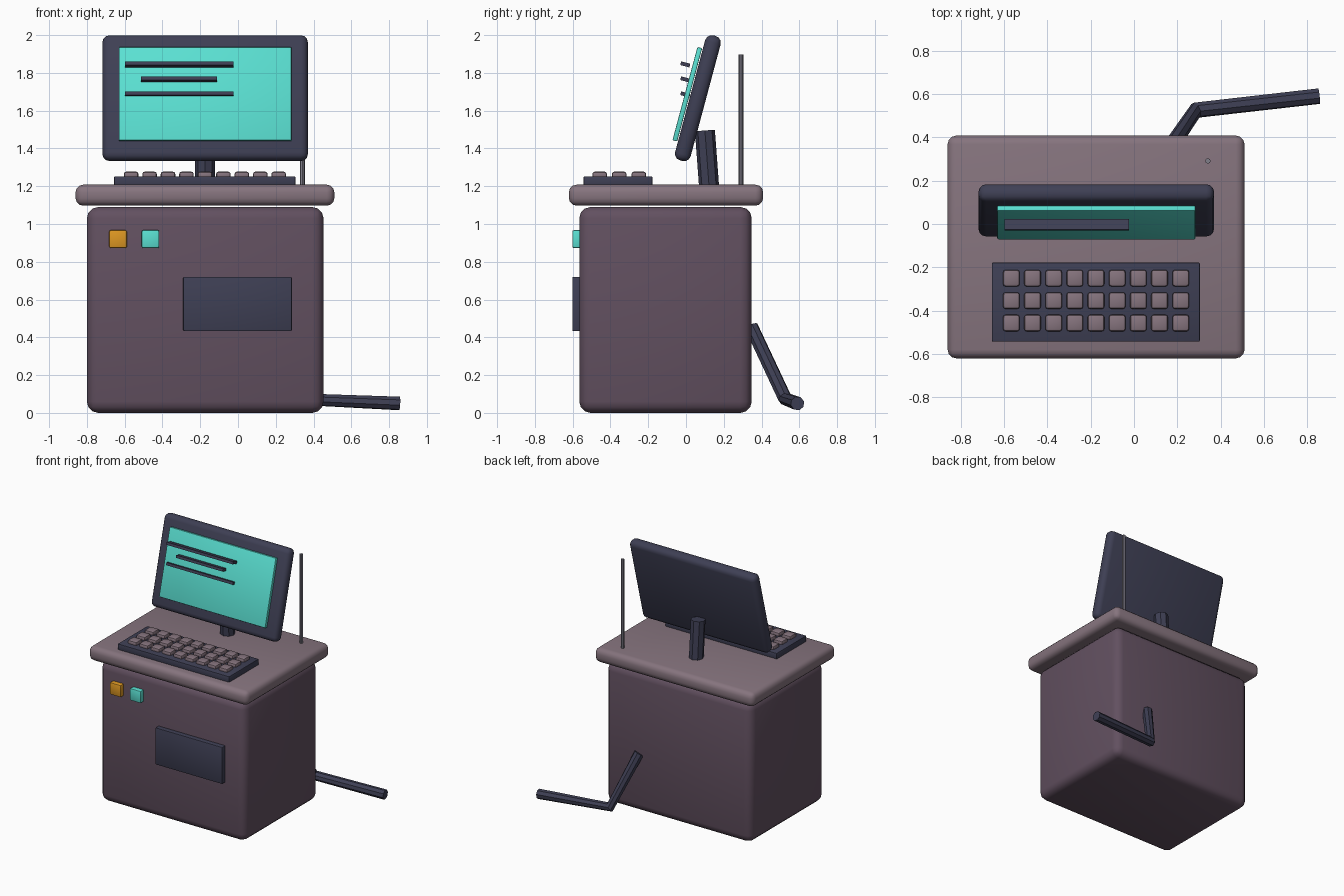
import bpy, bmesh, math
from mathutils import Matrix, Vector

default = bpy.data.objects.get("Cube")
if default:
    bpy.data.objects.remove(default, do_unlink=True)


def srgb(r, g, b):
    return [(c / 255 / 12.92 if c < 11 else ((c / 255 + 0.055) / 1.055) ** 2.4) for c in (r, g, b)] + [1]


def material(name, *rgb):
    m = bpy.data.materials.new(name)
    m.use_nodes = True
    m.diffuse_color = srgb(*rgb)
    node = next(n for n in m.node_tree.nodes if n.type == 'BSDF_PRINCIPLED')
    node.inputs["Base Color"].default_value = srgb(*rgb)
    return m


PLUM = material("plum cabinet", 98, 80, 96)
MAUVE = material("mauve worktop", 134, 116, 126)
NAVY = material("dark slate", 62, 63, 84)
CYAN = material("cyan glow", 90, 224, 210)
AMBER = material("amber", 222, 152, 34)
STEEL = material("steel grey", 128, 126, 138)


def finish(bm, name, mat, smooth=True):
    mesh = bpy.data.meshes.new(name)
    bm.to_mesh(mesh)
    bm.free()
    ob = bpy.data.objects.new(name, mesh)
    bpy.context.collection.objects.link(ob)
    mesh.materials.append(mat)
    if smooth:
        bpy.ops.object.select_all(action='DESELECT')
        ob.select_set(True)
        bpy.context.view_layer.objects.active = ob
        bpy.ops.object.shade_smooth_by_angle(angle=math.radians(40))
    return ob


def add_box(bm, size, place, bevel, segments):
    """Rounded box added to bm, moved by the matrix place."""
    part = bmesh.new()
    bmesh.ops.create_cube(part, size=1)
    bmesh.ops.scale(part, vec=size, verts=part.verts)
    if bevel:
        bmesh.ops.bevel(part, geom=part.edges[:], offset=bevel, segments=segments,
                        profile=0.5, affect='EDGES', clamp_overlap=True)
    part.transform(place)
    temp = bpy.data.meshes.new("temp")
    part.to_mesh(temp)
    part.free()
    bm.from_mesh(temp)
    bpy.data.meshes.remove(temp)


def box(name, lo, hi, mat, bevel=0.0, segments=3):
    lo, hi = Vector(lo), Vector(hi)
    bm = bmesh.new()
    add_box(bm, hi - lo, Matrix.Translation((lo + hi) / 2), bevel, segments)
    return finish(bm, name, mat)


def tilted(name, size, centre, mat, bevel=0.0, segments=3):
    bm = bmesh.new()
    place = Matrix.Translation(centre) @ Matrix.Rotation(math.radians(-15), 4, 'X')
    add_box(bm, size, place, bevel, segments)
    return finish(bm, name, mat)


def rod(name, a, b, radius, sides, mat, smooth=False):
    a, b = Vector(a), Vector(b)
    bm = bmesh.new()
    turn = (b - a).to_track_quat('Z', 'Y').to_matrix().to_4x4()
    bmesh.ops.create_cone(bm, cap_ends=True, segments=sides, radius1=radius, radius2=radius,
                          depth=(b - a).length, matrix=Matrix.Translation((a + b) / 2) @ turn)
    return finish(bm, name, mat, smooth)


# Cabinet and worktop
box("cabinet", (-0.80, -0.565, 0.0), (0.453, 0.348, 1.09), PLUM, 0.06)
box("worktop", (-0.86, -0.62, 1.097), (0.51, 0.408, 1.208), MAUVE, 0.04)

# Cabinet front fittings
box("front_panel", (-0.29, -0.602, 0.433), (0.285, -0.55, 0.72), NAVY, 0.006, 2)
box("amber_button", (-0.682, -0.602, 0.873), (-0.588, -0.55, 0.967), AMBER, 0.008, 2)
box("cyan_button", (-0.51, -0.602, 0.873), (-0.417, -0.55, 0.967), CYAN, 0.008, 2)

# Keyboard with three rows of nine keys
box("keyboard_base", (-0.656, -0.543, 1.20), (0.304, -0.178, 1.252), NAVY, 0.006, 2)
keys = bmesh.new()
for row in range(3):
    for col in range(9):
        spot = Matrix.Translation((-0.566 + 0.0977 * col, -0.457 + 0.1035 * row, 1.258))
        add_box(keys, (0.077, 0.077, 0.038), spot, 0.012, 2)
finish(keys, "keys", MAUVE)

# Tilted monitor, screen and the bars on it
tilted("monitor_case", (1.087, 0.085, 0.685), (-0.174, 0.063, 1.666), NAVY, 0.036)
tilted("screen", (0.914, 0.026, 0.511), (-0.174, 0.007, 1.687), CYAN, 0.005, 2)
for i, (left, right) in enumerate([(-0.598, -0.024), (-0.514, -0.112), (-0.598, -0.024)]):
    tilted(f"screen_bar_{i + 1}", (right - left, 0.05, 0.02),
           ((left + right) / 2, -0.004, 1.845 - 0.0795 * i), NAVY)

# Monitor stand and antenna
rod("monitor_stand", (-0.174, 0.122, 1.20), (-0.174, 0.1, 1.495), 0.053, 8, NAVY)
rod("antenna", (0.341, 0.291, 1.19), (0.341, 0.291, 1.898), 0.0125, 8, STEEL)

# Bent cable leaving the back of the cabinet
curve = bpy.data.curves.new("cable", 'CURVE')
curve.dimensions = '3D'
curve.bevel_depth = 0.037
curve.bevel_resolution = 2
curve.use_fill_caps = True
line = curve.splines.new('POLY')
line.points.add(2)
for point, co in zip(line.points, [(0.162, 0.345, 0.458), (0.285, 0.525, 0.075), (0.855, 0.59, 0.05)]):
    point.co = (*co, 1)
line.use_smooth = False
curve.materials.append(NAVY)
bpy.context.collection.objects.link(bpy.data.objects.new("cable", curve))
